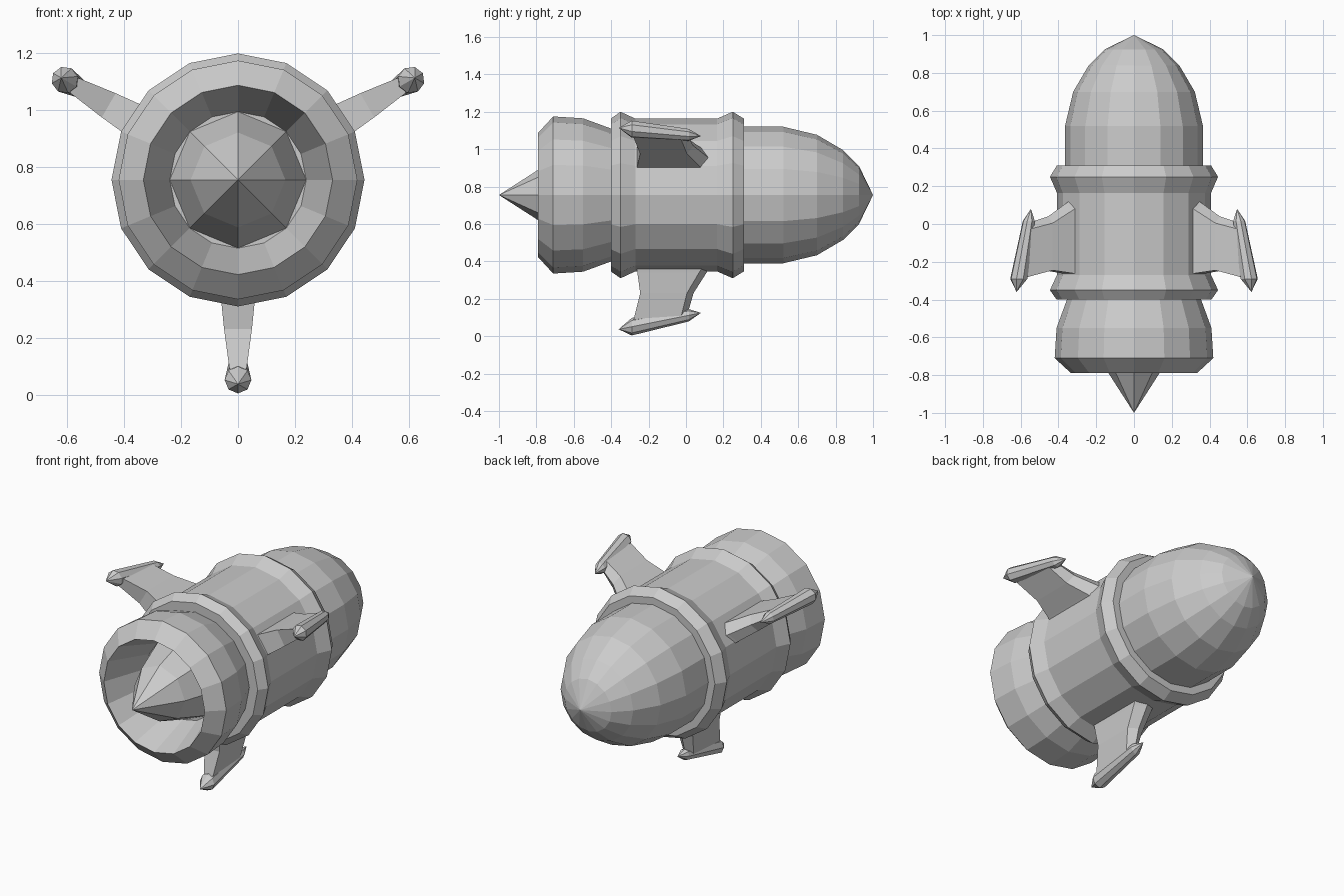
import bpy, bmesh
from math import sin, cos, pi, radians
from mathutils import Vector, Matrix

if "Cube" in bpy.data.objects:
    bpy.data.objects.remove(bpy.data.objects["Cube"], do_unlink=True)

AXIS = Vector((0, 0, 0.755))

hull_grey = bpy.data.materials.new("hull_grey")
hull_grey.use_nodes = True
colour = (0.6, 0.6, 0.6, 1)
hull_grey.diffuse_color = colour
hull_grey.node_tree.nodes["Principled BSDF"].inputs["Base Color"].default_value = colour


def loft(name, rings, matrix=None):
    """Skin a list of point loops; a loop of one point is a tip."""
    bm = bmesh.new()
    loops = [[bm.verts.new(p) for p in ring] for ring in rings]
    for a, b in zip(loops, loops[1:]):
        n = max(len(a), len(b))
        for i in range(n):
            j = (i + 1) % n
            if len(a) == 1:
                bm.faces.new((a[0], b[i], b[j]))
            elif len(b) == 1:
                bm.faces.new((a[i], a[j], b[0]))
            else:
                bm.faces.new((a[i], a[j], b[j], b[i]))
    for end in (loops[0], loops[-1]):
        if len(end) > 2:
            bm.faces.new(end)
    bmesh.ops.recalc_face_normals(bm, faces=bm.faces)
    if matrix:
        bm.transform(matrix)
    mesh = bpy.data.meshes.new(name)
    bm.to_mesh(mesh)
    bm.free()
    mesh.materials.append(hull_grey)
    obj = bpy.data.objects.new(name, mesh)
    bpy.context.collection.objects.link(obj)
    return obj


def turned(name, profile, sides, centre=lambda y: AXIS.z, matrix=None):
    """Revolve (y, radius) points around the long axis."""
    rings = []
    for y, r in profile:
        count = sides if r > 0 else 1
        rings.append([(r * sin(2 * pi * i / sides), y, centre(y) + r * cos(2 * pi * i / sides))
                      for i in range(count)])
    return loft(name, rings, matrix)


# Rear engine bell with a hollow opening
turned("engine_bell", [(-0.36, 0.34), (-0.40, 0.355), (-0.55, 0.41), (-0.71, 0.42),
                       (-0.79, 0.333), (-0.52, 0.24)], 16)
# Exhaust spike
turned("exhaust_spike", [(-1, 0), (-0.74, 0.167), (-0.52, 0.24)], 8)
# Main body with raised bands
turned("main_body", [(-0.40, 0.41), (-0.35, 0.445), (-0.27, 0.408), (0.165, 0.408),
                     (0.25, 0.445), (0.31, 0.408)], 16)
# Nose cone
turned("nose_cone", [(0.29, 0.365), (0.52, 0.365), (0.70, 0.322), (0.84, 0.24),
                     (0.925, 0.155), (1, 0)], 16)

# Fin sections: height, half width, trailing edge, leading edge, wedge length
fin_sections = [(0.42, 0.07, -0.27, 0.16, 0.04), (0.34, 0.06, -0.26, 0.11, 0.04),
                (0.23, 0.049, -0.245, 0.04, 0.035), (0.09, 0.03, -0.28, 0.0, 0.03)]
fin_rings = [[(-w, back, z), (-w, front - wedge, z), (0, front, z),
              (w, front - wedge, z), (w, back, z)]
             for z, w, back, front, wedge in fin_sections]

# Three fins, each carrying a tapered tip pod
for label, angle in (("lower", 0), ("left", -120), ("right", 120)):
    turn = (Matrix.Translation(AXIS) @ Matrix.Rotation(radians(angle), 4, 'Y')
            @ Matrix.Translation(-AXIS))
    loft(label + "_fin", fin_rings, turn)
    turned(label + "_fin_pod", [(-0.36, 0), (-0.29, 0.047), (0.015, 0.033), (0.08, 0)], 8,
           lambda y: 0.109 + 0.2 * y, turn)
